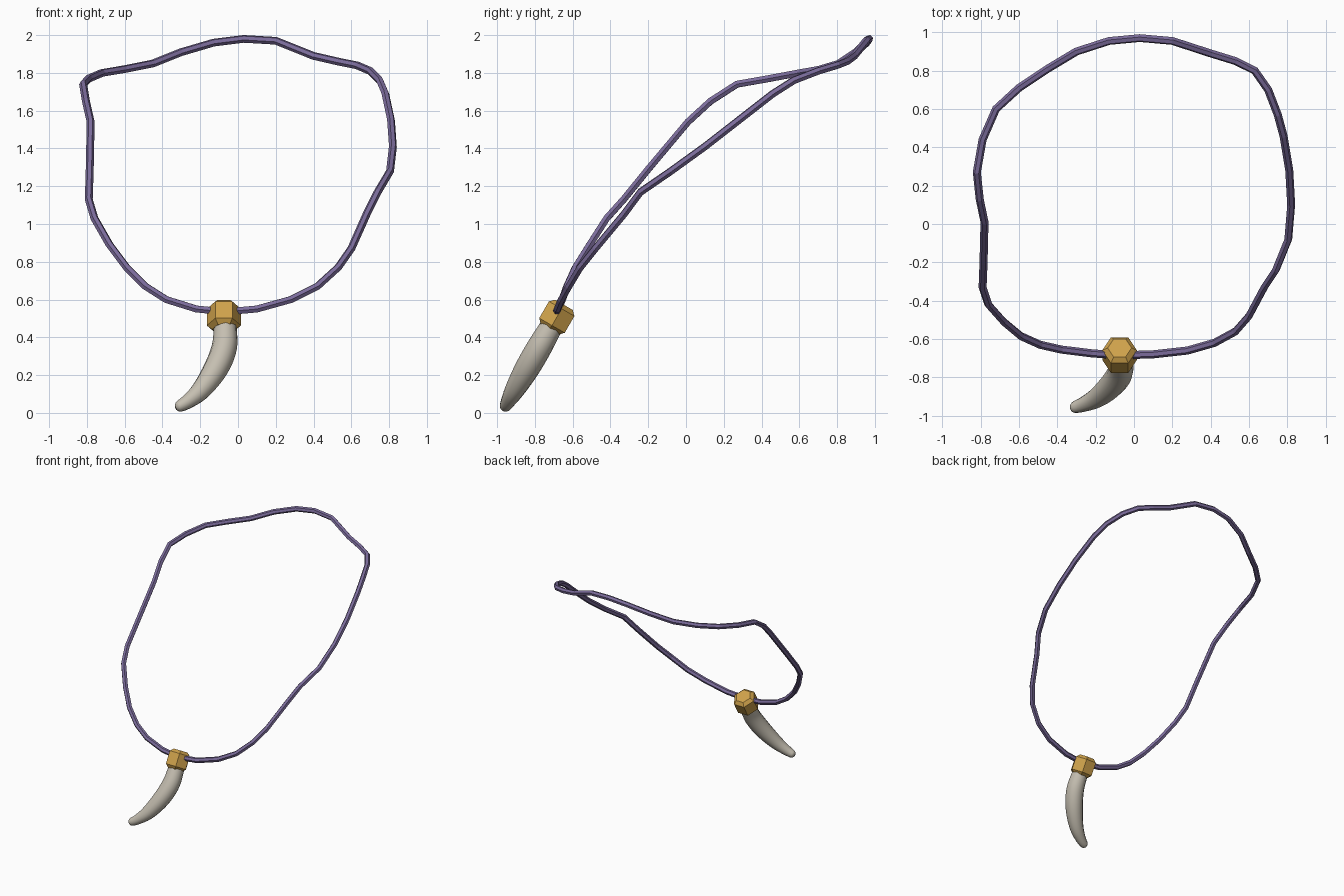
import bpy, math
from mathutils import Matrix

if "Cube" in bpy.data.objects:
    bpy.data.objects.remove(bpy.data.objects["Cube"])


def material(name, rgb):
    m = bpy.data.materials.new(name)
    m.diffuse_color = (*rgb, 1)
    m.use_nodes = True
    m.node_tree.nodes["Principled BSDF"].inputs["Base Color"].default_value = m.diffuse_color
    return m


def tube(name, kind, points, radii, bevel_res, mat, closed, smooth):
    """Sweep a round section along points, with a radius for each point."""
    cu = bpy.data.curves.new(name, 'CURVE')
    cu.dimensions = '3D'
    cu.bevel_depth = 1.0
    cu.bevel_resolution = bevel_res
    cu.use_fill_caps = not closed
    sp = cu.splines.new(kind)
    sp.points.add(len(points) - 1)
    for p, co, r in zip(sp.points, points, radii):
        p.co = (*co, 1)
        p.radius = r
    sp.use_cyclic_u = closed
    sp.use_smooth = smooth
    if kind == 'NURBS':
        sp.order_u = 3
        sp.use_endpoint_u = True
        sp.resolution_u = 4
    cu.materials.append(mat)
    ob = bpy.data.objects.new(name, cu)
    bpy.context.collection.objects.link(ob)
    return ob


purple = material("cord_purple", (0.20, 0.15, 0.33))
gold = material("bead_gold", (0.62, 0.36, 0.07))
ivory = material("tooth_ivory", (0.56, 0.52, 0.44))

# Cord: slack closed loop running through the bead
path = [(-.07, -.685, .535), (.10, -.68, .55), (.28, -.66, .60), (.42, -.62, .67),
        (.53, -.56, .77), (.60, -.48, .87), (.68, -.33, 1.05), (.74, -.24, 1.17),
        (.805, -.08, 1.28), (.82, .10, 1.41), (.81, .28, 1.55), (.78, .46, 1.69),
        (.75, .57, 1.76), (.70, .70, 1.81), (.63, .80, 1.84), (.53, .85, 1.86),
        (.40, .89, 1.89), (.20, .955, 1.97), (.03, .97, 1.98), (-.13, .955, 1.96),
        (-.30, .90, 1.91), (-.45, .81, 1.85), (-.60, .71, 1.82), (-.72, .60, 1.80),
        (-.79, .44, 1.77), (-.82, .27, 1.74), (-.805, .13, 1.65), (-.78, .01, 1.54),
        (-.785, -.20, 1.29), (-.79, -.33, 1.13), (-.76, -.42, 1.03), (-.68, -.51, .89),
        (-.59, -.585, .77), (-.49, -.63, .67), (-.38, -.655, .60), (-.22, -.675, .55)]
tube("cord", 'POLY', path, [.021] * len(path), 1, purple, True, False)

# Bead: hexagonal prism with bevelled ends, leaning forward
tilt = math.radians(-30)
bpy.ops.mesh.primitive_cylinder_add(vertices=6, radius=.09, depth=.15)
bead = bpy.context.object
bead.name = "bead"
bead.data.transform(Matrix.Rotation(tilt, 4, 'X') @ Matrix.Rotation(math.radians(30), 4, 'Z'))
bead.location = (-.075, -.684, .507)
bead.data.materials.append(gold)
bev = bead.modifiers.new("end_bevel", 'BEVEL')
bev.width = .024
bev.segments = 1
bev.limit_method = 'ANGLE'
bev.angle_limit = math.radians(70)

# Tooth: tapered, curved pendant lying in the bead's leaning plane
profile = [(-.070, .50, .058), (-.066, .42, .063), (-.070, .34, .068), (-.115, .23, .067),
           (-.195, .115, .053), (-.27, .056, .038), (-.308, .036, .032),
           (-.322, .030, .026), (-.330, .027, .012)]
centres = [(x, -.684 - (.507 - z) * .577, z) for x, z, r in profile]
tube("tooth", 'NURBS', centres, [r for x, z, r in profile], 4, ivory, False, True)
